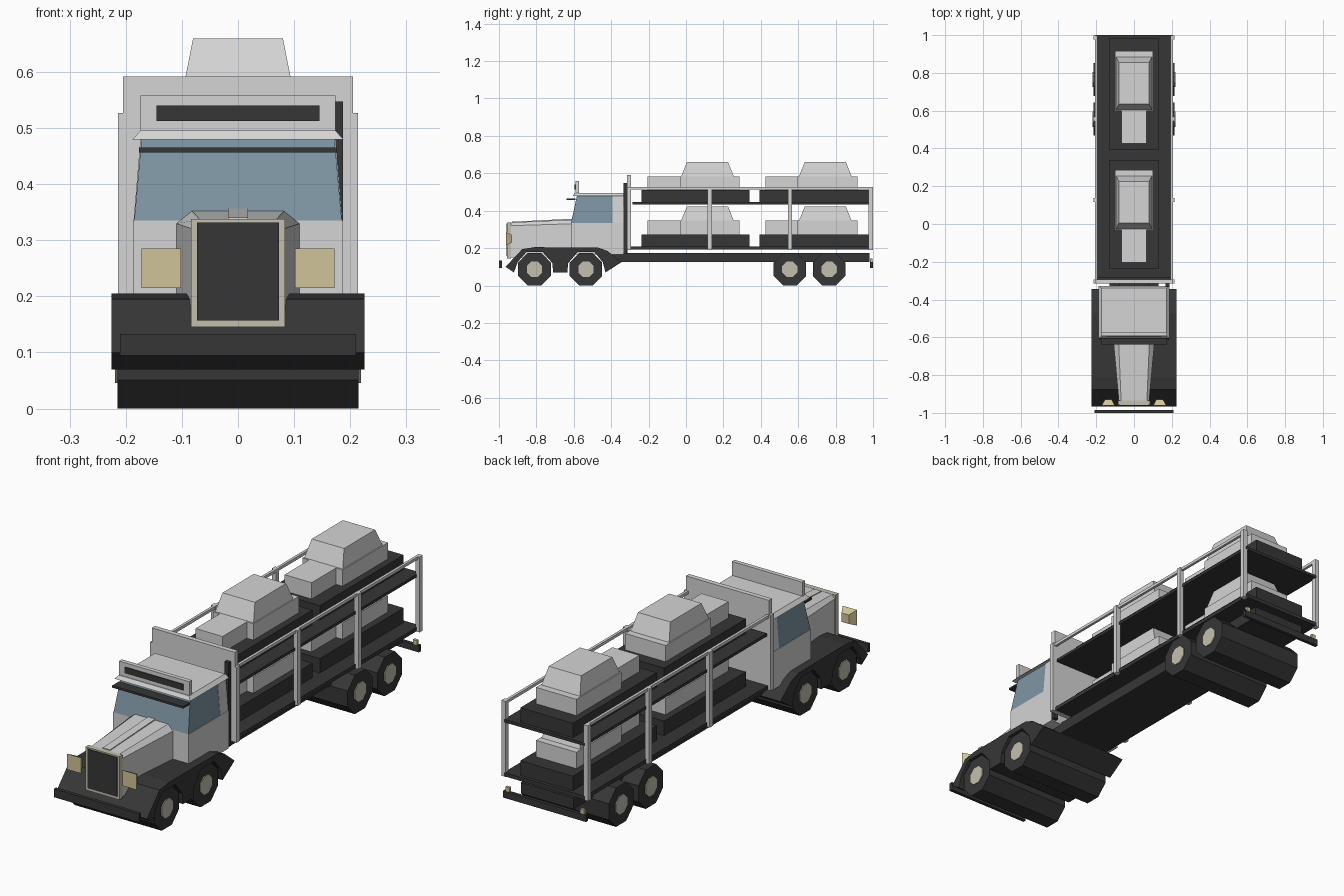
import bpy, bmesh, math
from mathutils import Matrix


def material(name, rgb):
    m = bpy.data.materials.new(name)
    m.diffuse_color = (*rgb, 1)
    return m


LIGHT = material("light grey", (0.66, 0.66, 0.66))
DARK = material("charcoal", (0.037, 0.037, 0.037))
GLASS = material("blue glass", (0.21, 0.30, 0.37))
LAMP = material("lamp yellow", (0.64, 0.55, 0.32))
TRIM = material("warm metal", (0.55, 0.53, 0.43))


def finish(name, bm, mat):
    bmesh.ops.recalc_face_normals(bm, faces=bm.faces)
    me = bpy.data.meshes.new(name)
    bm.to_mesh(me)
    bm.free()
    me.materials.append(mat)
    ob = bpy.data.objects.new(name, me)
    bpy.context.collection.objects.link(ob)
    return ob


def loft(name, a, b, mat):
    """Bridge two matching point loops and cap both ends."""
    bm = bmesh.new()
    va = [bm.verts.new(p) for p in a]
    vb = [bm.verts.new(p) for p in b]
    n = len(va)
    for i in range(n):
        bm.faces.new((va[i], va[(i + 1) % n], vb[(i + 1) % n], vb[i]))
    bm.faces.new(va)
    bm.faces.new(vb)
    return finish(name, bm, mat)


def rect(x0, x1, y0, y1, z):
    return [(x0, y0, z), (x1, y0, z), (x1, y1, z), (x0, y1, z)]


def box(name, x, y, z, mat):
    return loft(name, rect(*x, *y, z[0]), rect(*x, *y, z[1]), mat)


def taper(name, hx0, y0, z0, hx1, y1, z1, mat):
    """Block with different half width and length at its base and top."""
    return loft(name, rect(-hx0, hx0, *y0, z0), rect(-hx1, hx1, *y1, z1), mat)


def drum(name, y, z, r, half, mat):
    """Eight-sided cylinder across the vehicle with a flat bottom."""
    bm = bmesh.new()
    R = r / math.cos(math.pi / 8)
    bmesh.ops.create_cone(bm, cap_ends=True, segments=8, radius1=R, radius2=R, depth=2 * half)
    lowest = min(bm.verts, key=lambda v: v.co.y)
    turn = 0 if abs(lowest.co.y + r) < 1e-4 else math.pi / 8
    bmesh.ops.transform(bm, verts=bm.verts, matrix=Matrix.Translation((0, y, z))
                        @ Matrix.Rotation(math.pi / 2, 4, 'Y') @ Matrix.Rotation(turn, 4, 'Z'))
    return finish(name, bm, mat)


# Wheels with hubs
for y in (-0.81, -0.535, 0.555, 0.765):
    drum("wheel", y, 0.087, 0.087, 0.215, DARK)
    drum("hub", y, 0.087, 0.041, 0.219, TRIM)

# Fenders over the front axles
arch = [(-0.965, 0.10), (-0.875, 0.195), (-0.81, 0.205), (-0.47, 0.203), (-0.42, 0.185),
        (-0.345, 0.125), (-0.43, 0.07), (-0.445, 0.125), (-0.49, 0.178), (-0.58, 0.178),
        (-0.63, 0.12), (-0.635, 0.07), (-0.71, 0.07), (-0.715, 0.12), (-0.765, 0.178),
        (-0.855, 0.178), (-0.90, 0.125), (-0.92, 0.07)]
loft("fenders", [(-0.225, y, z) for y, z in arch], [(0.225, y, z) for y, z in arch], DARK)

# Bumpers and tail lamps
box("front_bumper", (-0.21, 0.21), (-1.0, -0.985), (0.095, 0.133), DARK)
box("rear_bumper", (-0.205, 0.205), (0.985, 1.0), (0.095, 0.125), DARK)

# Hood, tapering forward, with a centre ridge
loft("hood",
     [(-0.08, -0.94, 0.15), (0.08, -0.94, 0.15), (0.08, -0.94, 0.32),
      (0.068, -0.94, 0.337), (-0.068, -0.94, 0.337), (-0.08, -0.94, 0.32)],
     [(-0.11, -0.61, 0.15), (0.11, -0.61, 0.15), (0.11, -0.61, 0.33),
      (0.082, -0.61, 0.352), (-0.082, -0.61, 0.352), (-0.11, -0.61, 0.33)], LIGHT)
loft("hood_ridge",
     [(-0.018, -0.93, 0.33), (0.018, -0.93, 0.33), (0.018, -0.93, 0.341), (-0.018, -0.93, 0.341)],
     [(-0.018, -0.61, 0.34), (0.018, -0.61, 0.34), (0.018, -0.61, 0.357), (-0.018, -0.61, 0.357)], LIGHT)

# Grille in its frame
box("grille_frame", (-0.084, 0.084), (-0.957, -0.935), (0.145, 0.338), TRIM)
box("grille", (-0.073, 0.073), (-0.960, -0.955), (0.157, 0.332), DARK)

# Cab
box("cab_body", (-0.187, 0.187), (-0.615, -0.335), (0.165, 0.335), LIGHT)
taper("cab_windows", 0.185, (-0.615, -0.39), 0.335, 0.172, (-0.583, -0.39), 0.48, GLASS)
taper("cab_rear_pillar", 0.186, (-0.392, -0.335), 0.335, 0.174, (-0.392, -0.335), 0.48, LIGHT)
taper("roof", 0.188, (-0.605, -0.328), 0.48, 0.173, (-0.595, -0.338), 0.496, LIGHT)
box("sun_visor", (-0.176, 0.176), (-0.638, -0.59), (0.456, 0.465), DARK)
box("roof_sign", (-0.174, 0.174), (-0.592, -0.573), (0.494, 0.558), LIGHT)
box("sign_stripe", (-0.145, 0.145), (-0.596, -0.591), (0.513, 0.54), DARK)
box("exhaust_stack", (0.166, 0.187), (-0.334, -0.316), (0.17, 0.547), DARK)
box("cab_coupling", (-0.08, 0.08), (-0.338, -0.312), (0.17, 0.40), DARK)

# Chassis, decks and headboard
box("chassis", (-0.13, 0.13), (-0.42, 0.98), (0.125, 0.175), DARK)
box("lower_deck", (-0.2, 0.2), (-0.3, 1.0), (0.192, 0.209), DARK)
box("upper_deck", (-0.2, 0.2), (-0.285, 1.0), (0.433, 0.446), DARK)
box("headboard", (-0.205, 0.205), (-0.315, -0.293), (0.19, 0.592), LIGHT)

# Paired parts on both sides
for s in (-1, 1):
    def pair(a, b):
        return tuple(sorted((s * a, s * b)))
    lamp_a = [(s * x, -0.962, z) for x, z in ((0.102, 0.215), (0.172, 0.215), (0.172, 0.285), (0.102, 0.285))]
    lamp_b = [(s * x, -0.93, z) for x, z in ((0.118, 0.23), (0.154, 0.23), (0.154, 0.27), (0.118, 0.27))]
    loft("headlight", lamp_a, lamp_b, LAMP)
    box("tail_lamp", pair(0.175, 0.195), (0.985, 0.998), (0.125, 0.145), LAMP)
    box("side_rail", pair(0.194, 0.206), (-0.295, 0.99), (0.514, 0.527), LIGHT)
    for y in (-0.304, 0.127, 0.556, 0.988):
        box("rail_post", pair(0.193, 0.214), (y - 0.011, y + 0.011), (0.19, 0.527), LIGHT)

# Four carried cars: dark base, bonnet, body and tapered cabin
for z in (0.209, 0.446):
    for y in (0.0, 0.63):
        end = 0.34 if y == 0 else 0.355
        box("car_base", (-0.13, 0.13), (y - 0.238, y + end), (z, z + 0.065), DARK)
        box("car_bonnet", (-0.067, 0.067), (y - 0.205, y - 0.025), (z + 0.065, z + 0.138), LIGHT)
        box("car_body", (-0.1, 0.1), (y - 0.033, y + 0.287), (z + 0.065, z + 0.138), LIGHT)
        taper("car_cabin", 0.095, (y - 0.026, y + 0.255), z + 0.138,
              0.08, (y + 0.005, y + 0.225), z + 0.214, LIGHT)
